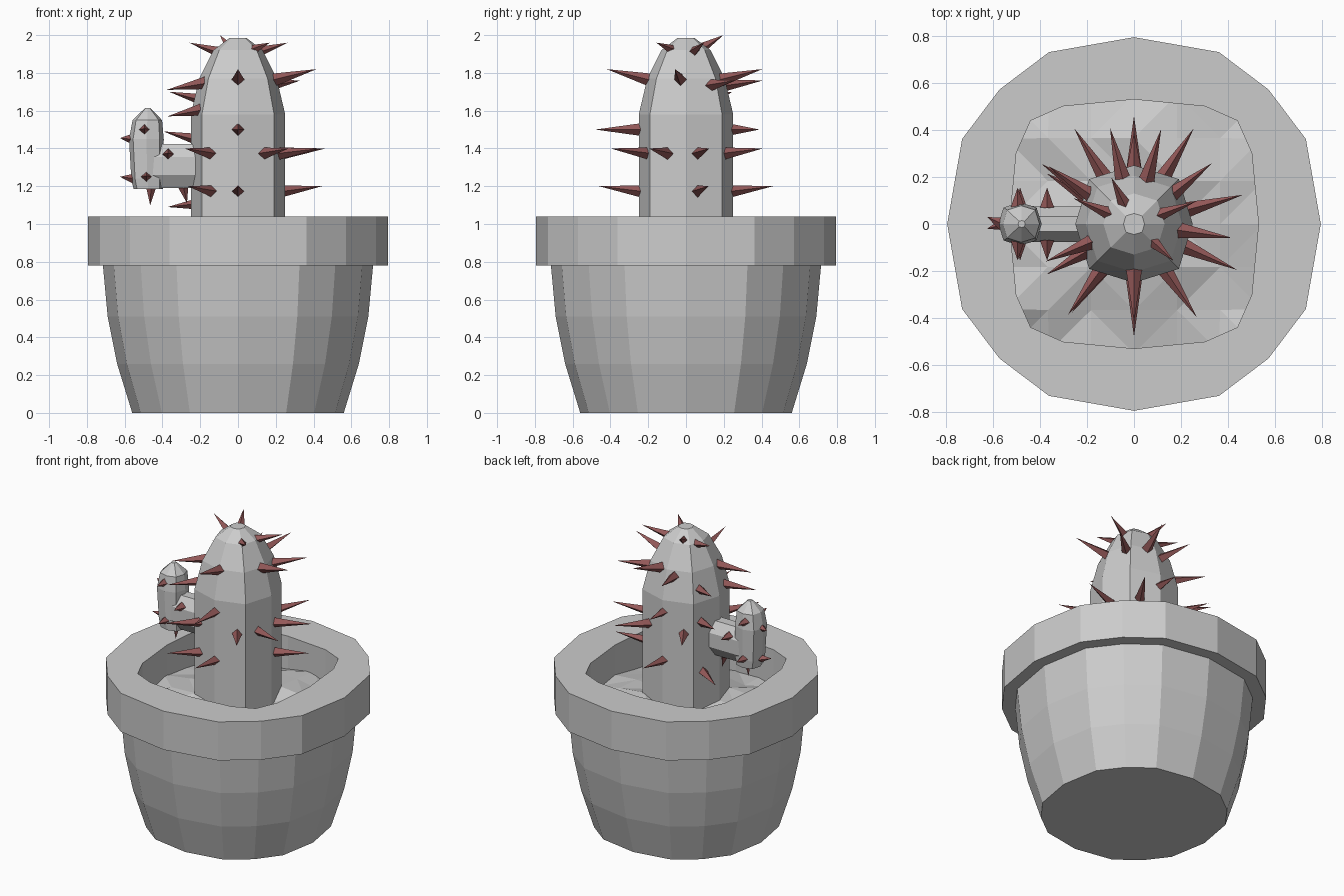
import bpy, bmesh, random
from math import sin, cos, pi, radians
from mathutils import Vector

if "Cube" in bpy.data.objects:
    bpy.data.objects.remove(bpy.data.objects["Cube"])

random.seed(4)


def finish(name, bm, mat=None):
    bmesh.ops.recalc_face_normals(bm, faces=bm.faces[:])
    me = bpy.data.meshes.new(name)
    bm.to_mesh(me)
    bm.free()
    ob = bpy.data.objects.new(name, me)
    bpy.context.collection.objects.link(ob)
    if mat:
        me.materials.append(mat)
    return ob


def loft(name, rings):
    """Skin a stack of equal-length point rings and cap both ends."""
    bm = bmesh.new()
    loops = [[bm.verts.new(p) for p in ring] for ring in rings]
    n = len(loops[0])
    for a, b in zip(loops, loops[1:]):
        for i in range(n):
            j = (i + 1) % n
            bm.faces.new((a[i], a[j], b[j], b[i]))
    bm.faces.new(loops[0])
    bm.faces.new(loops[-1])
    return finish(name, bm)


def pot_ring(quarter, size, z):
    pts = []
    for _ in range(4):
        pts += [(x * size, y * size, z) for x, y in quarter]
        quarter = [(-y, x) for x, y in quarter]
    return pts


def oct_ring(x, r, z):
    pts = []
    for i in range(8):
        k = r * (1.08 if i % 2 else 1.0)
        pts.append((x + k * cos(i * pi / 4), k * sin(i * pi / 4), z))
    return pts


# Pot: rounded 16-sided body, wide lip, squarish opening
outer = [(1, 0), (.92, .455), (.72, .72), (.455, .92)]
inner = [(1, 0), (.945, .57), (.83, .83), (.57, .945)]
loft("pot", [pot_ring(outer, .56, 0), pot_ring(outer, .64, .26), pot_ring(outer, .69, .51),
             pot_ring(outer, .715, .78), pot_ring(outer, .795, .78),
             pot_ring(outer, .795, 1.04), pot_ring(inner, .53, 1.04),
             pot_ring(inner, .53, .68)])

# Soil: lumpy faceted surface, edges buried in the pot wall
bm = bmesh.new()
bmesh.ops.create_grid(bm, x_segments=6, y_segments=6, size=.55)
for v in bm.verts:
    d = v.co.length
    if d > .65:
        v.co *= .65 / d
    v.co.z = .88 - .1 * d + random.uniform(-.035, .035)
bmesh.ops.triangulate(bm, faces=bm.faces[:])
finish("soil", bm)

# Cactus trunk with domed top
loft("cactus_trunk", [oct_ring(0, r, z) for r, z in
                      ((.25, .76), (.25, 1.58), (.205, 1.77), (.13, 1.92), (.045, 1.985))])

# Side arm: upright tip and horizontal link
loft("arm_tip", [oct_ring(x, r, z) for x, r, z in
                 ((-.475, .078, 1.185), (-.48, .085, 1.24), (-.485, .092, 1.45),
                  (-.48, .078, 1.55), (-.478, .015, 1.613))])
loft("arm_link", [[(x, .083 * cos(a), 1.307 + .125 * sin(a))
                   for a in (i * pi / 4 + pi / 8 for i in range(8))]
                  for x in (-.5, -.15)])

# Spines: four-sided cones
red = bpy.data.materials.new("spine_red")
red.diffuse_color = (.3, .1, .1, 1)
red.use_nodes = True
red.node_tree.nodes["Principled BSDF"].inputs["Base Color"].default_value = red.diffuse_color
spines = bmesh.new()


def spine(base, tip, r):
    base, tip = Vector(base), Vector(tip)
    q = (tip - base).to_track_quat('Z', 'Y')
    ring = [spines.verts.new(base + q @ Vector((r * cos(i * pi / 2), r * sin(i * pi / 2), 0)))
            for i in range(4)]
    top = spines.verts.new(tip)
    for i in range(4):
        spines.faces.new((ring[i], ring[(i + 1) % 4], top))
    spines.faces.new(ring[::-1])


# base radius, base z, tip radius, tip z, angles around the trunk
rows = [
    (.21, 1.17, .46, 1.20, (15, 90, 235, 270)),
    (.21, 1.11, .43, 1.09, (150,)),
    (.21, 1.37, .48, 1.40, (15, -24, 58, 122, 304, 234)),
    (.22, 1.50, .48, 1.50, (270,)),
    (.21, 1.50, .39, 1.50, (90,)),
    (.22, 1.44, .47, 1.49, (147,)),
    (.20, 1.61, .43, 1.57, (210,)),
    (.19, 1.65, .44, 1.70, (146,)),
    (.18, 1.76, .42, 1.82, (270, -8, 74)),
    (.18, 1.73, .42, 1.76, (104, 38)),
    (.17, 1.75, .41, 1.71, (203,)),
    (.11, 1.91, .28, 1.96, (157, 20)),
    (.10, 1.92, .23, 1.96, (-43,)),
    (.09, 1.93, .22, 2.00, (116,)),
]
for r0, z0, r1, z1, angles in rows:
    for a in map(radians, angles):
        spine((r0 * cos(a), r0 * sin(a), z0), (r1 * cos(a), r1 * sin(a), z1),
              .036 if z0 < 1.85 else .028)

# Short spines on the arm
for x, z in ((-.495, 1.50), (-.485, 1.25), (-.37, 1.37)):
    for s in (-1, 1):
        spine((x, .07 * s, z), (x, .155 * s, z + .005), .03)
for base, tip in (((-.56, 0, 1.45), (-.625, .03, 1.455)),
                  ((-.55, 0, 1.24), (-.625, -.02, 1.25)),
                  ((-.46, 0, 1.20), (-.465, 0, 1.10)),
                  ((-.29, 0, 1.20), (-.27, 0, 1.11))):
    spine(base, tip, .028)
finish("spines", spines, red)
